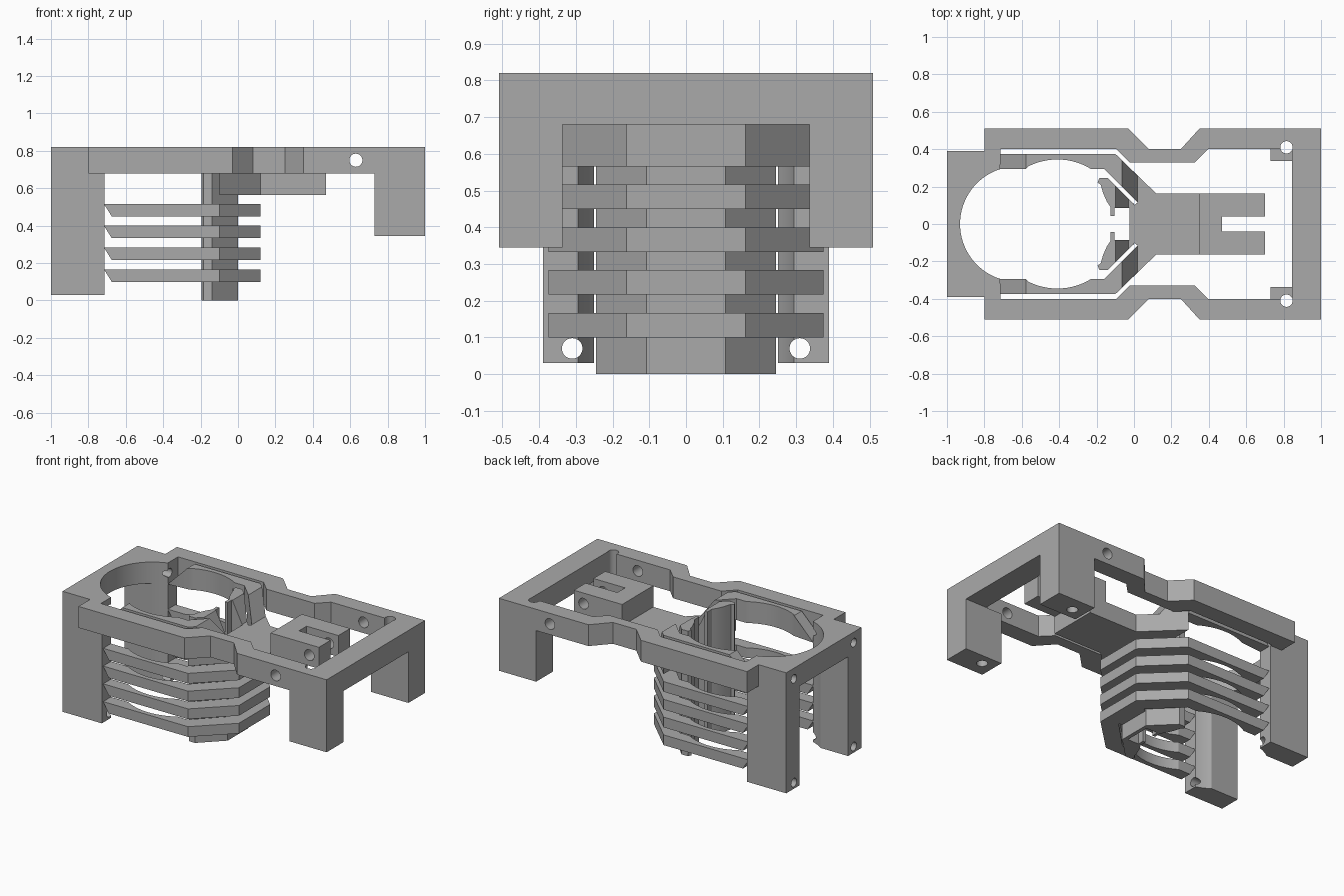
import bpy, bmesh, math
from mathutils import Matrix

if "Cube" in bpy.data.objects:
    bpy.data.objects.remove(bpy.data.objects["Cube"], do_unlink=True)

grey = bpy.data.materials.new("plain_grey")
grey.use_nodes = True
grey.diffuse_color = (0.4, 0.4, 0.4, 1)
grey.node_tree.nodes["Principled BSDF"].inputs["Base Color"].default_value = (0.4, 0.4, 0.4, 1)


def add_object(name, bm):
    bmesh.ops.recalc_face_normals(bm, faces=bm.faces)
    mesh = bpy.data.meshes.new(name)
    bm.to_mesh(mesh)
    bm.free()
    mesh.materials.append(grey)
    obj = bpy.data.objects.new(name, mesh)
    bpy.context.collection.objects.link(obj)
    return obj


def prism(name, outline, z0, z1, tweak=None):
    """Extrude an xy outline; tweak may shift vertices to slope the ends."""
    bm = bmesh.new()
    low = [bm.verts.new((x, y, z0)) for x, y in outline]
    high = [bm.verts.new((x, y, z1)) for x, y in outline]
    bm.faces.new(low)
    bm.faces.new(high)
    for i in range(len(low)):
        j = (i + 1) % len(low)
        bm.faces.new((low[i], low[j], high[j], high[i]))
    if tweak:
        for v in bm.verts:
            tweak(v, v.co.z > (z0 + z1) / 2)
    return add_object(name, bm)


def rod(center, axis, radius, length):
    """Round cutter for a screw hole."""
    bm = bmesh.new()
    turn = {"X": Matrix.Rotation(math.pi / 2, 4, "Y"),
            "Y": Matrix.Rotation(math.pi / 2, 4, "X"), "Z": Matrix()}[axis]
    bmesh.ops.create_cone(bm, cap_ends=True, segments=32, radius1=radius, radius2=radius,
                          depth=length, matrix=Matrix.Translation(center) @ turn)
    return add_object("hole_cutter", bm)


def cut(obj, cutters):
    """Subtract cutters, bake the result and drop the cutters."""
    for c in cutters:
        mod = obj.modifiers.new("cut", "BOOLEAN")
        mod.operation, mod.solver, mod.object = "DIFFERENCE", "EXACT", c
        c.hide_render = True
    graph = bpy.context.evaluated_depsgraph_get()
    mesh = bpy.data.meshes.new_from_object(obj.evaluated_get(graph))
    obj.modifiers.clear()
    obj.data = mesh
    for c in cutters:
        bpy.data.objects.remove(c, do_unlink=True)


def flip(points):
    return [(x, -y) for x, y in points]


def both(points):
    """Close a +y half outline with its mirror image."""
    return points + flip(points[::-1])


def arc(cx, r, a0, a1, n):
    return [(cx + r * math.cos(math.radians(a0 + (a1 - a0) * i / n)),
             r * math.sin(math.radians(a0 + (a1 - a0) * i / n))) for i in range(n + 1)]


def side_holes():
    return [rod((-.85, s * .31, z), "X", .028, .5) for s in (1, -1) for z in (.07, .75)]


def post_holes():
    return [rod((.815, s * .41, .55), "Z", .033, 1) for s in (1, -1)]


LOW, TOP = .68, .82
HEAD = (-.622, .308)

# Top frame with its waist, round head opening and screw holes
frame = prism("top_frame", both([(-1, .39), (-.8, .39), (-.8, .51), (-.03, .51), (.08, .40),
                                 (.25, .40), (.35, .51), (1, .51)]), LOW, TOP)
opening = prism("opening_cutter", both(arc(*HEAD, 179, 107.6, 24) +
                [(-.715, .40), (-.095, .40), (-.025, .33), (.325, .33), (.395, .40),
                 (.845, .40)]), LOW - .1, TOP + .1)
cut(frame, [opening, rod((.63, 0, .75), "Y", .035, 2)] + side_holes() + post_holes())

# Legs at both ends
for side, mirror in (("left", list), ("right", flip)):
    rear = prism(side + "_long_leg", mirror([(-.715, .39), (-1, .39), (-1, .25)] +
                 arc(*HEAD, 125.7, 107.6, 8)), .03, LOW)
    cut(rear, side_holes())
    short = prism(side + "_short_leg", mirror([(.73, .337), (1, .337), (1, .51), (.73, .51)]),
                  .345, LOW)
    cut(short, post_holes())

# Inner side of the spring walls, hollowed by a round bulge
inner = [(-.717, .295)] + arc(-.41, .345, 121.2, 58.8, 14) + [(-.16, .295), (.02, .115)]


# Stacked spring rings, undercut at the free ends
def undercut(v, is_top):
    if v.co.x < -.7 and not is_top:
        v.co.x += .042


ring = both(inner[::-1] + [(-.717, .375), (-.1, .375), (.12, .162)])
# start the loop at the middle web so that it closes on the core
half = [(0, .1)] + inner[::-1] + [(-.717, .375), (-.1, .375), (.12, .162)]
ring = both(half)
for i in range(4):
    z = .1 + i * .1165
    prism("spring_ring_%d" % (i + 1), ring, z, z + .067, undercut)

# Funnel plate that joins the arm to the core
prism("funnel_plate", both([(0, .1), (.02, .115), (-.1, .235), (-.1, .375), (.12, .162)]),
      .565, LOW)


# Upper spring walls with ramps at both ends
def ramps(v, is_top):
    if is_top and v.co.x < -.7:
        v.co.x += .14
    elif is_top and v.co.x > 0:
        v.co.x -= .085
        v.co.y += math.copysign(.085, v.co.y)


wall = inner + [(.02, .257), (-.1, .375), (-.717, .375)]
wall = [p for p in wall if not (-.7 < p[0] < -.57 and p[1] < .3)]
for side, mirror in (("left", list), ("right", flip)):
    prism(side + "_upper_wall", mirror(wall), LOW, TOP, ramps)

# Core column with two hooked jaws and a sloped top
core = prism("core_column", both([(-.025, .05), (-.025, .085), (-.105, .085), (-.105, .042),
             (-.125, .042), (-.125, .09), (-.145, .12), (-.165, .165), (-.178, .21),
             (-.195, .222), (-.185, .245), (-.14, .245), (0, .107)]), 0, TOP)
bm = bmesh.new()
for y in (-.5, .5):
    for x, z in ((-.1, TOP), (-.03, LOW), (.1, LOW), (.1, .95), (-.1, .95)):
        bm.verts.new((x, y, z))
bmesh.ops.convex_hull(bm, input=bm.verts)
cut(core, [add_object("slope_cutter", bm)])

# Arm and its slotted clamp block
prism("arm", both([(.12, .162), (.47, .162)]), .565, LOW)
block = prism("clamp_block", both([(.35, .162), (.70, .162), (.70, .04), (.47, .04)]), LOW, TOP)
cut(block, [rod((.63, 0, .75), "Y", .035, 2)])

# Smooth the round surfaces, keep the edges sharp
bpy.ops.object.select_all(action="DESELECT")
for obj in bpy.context.collection.objects:
    if obj.type == "MESH":
        obj.select_set(True)
        bpy.context.view_layer.objects.active = obj
bpy.ops.object.shade_smooth_by_angle(angle=math.radians(25))
